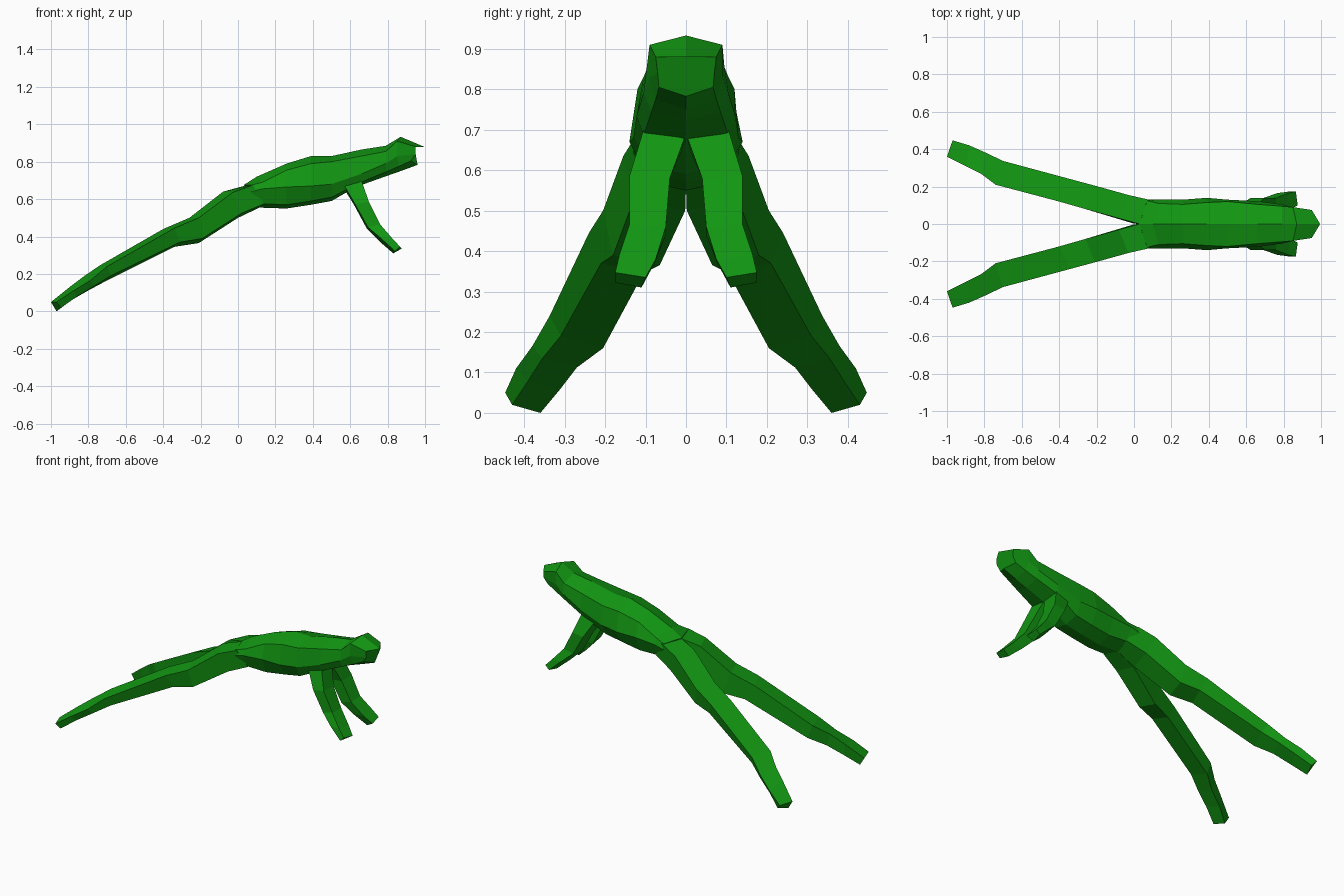
import bpy, bmesh

green = bpy.data.materials.new("leaf green")
green.diffuse_color = (0.006, 0.31, 0.006, 1)


def loft(name, rings):
    """Skin a list of equal-length point rings and cap both ends."""
    bm = bmesh.new()
    loops = [[bm.verts.new(p) for p in ring] for ring in rings]
    n = len(loops[0])
    for a, b in zip(loops, loops[1:]):
        for i in range(n):
            j = (i + 1) % n
            bm.faces.new((a[i], a[j], b[j], b[i]))
    bm.faces.new(loops[0][::-1])
    bm.faces.new(loops[-1])
    bmesh.ops.recalc_face_normals(bm, faces=bm.faces[:])
    mesh = bpy.data.meshes.new(name)
    bm.to_mesh(mesh)
    bm.free()
    mesh.materials.append(green)
    obj = bpy.data.objects.new(name, mesh)
    bpy.context.collection.objects.link(obj)
    return obj


def limb_pair(name, rings):
    """Limb on the +y side and its mirror image."""
    loft("left_" + name, rings)
    loft("right_" + name, [[(x, -y, z) for x, y, z in r] for r in rings])


# Torso and head: x, side shift, bottom shift, ridge z,
# shoulder y z, flank y z, belly y z, keel z
SECTIONS = [
    (0.03, 0.04, 0.09, 0.675, 0.125, 0.675, 0.13, 0.64, 0.10, 0.575, 0.555),
    (0.10, 0.03, 0.05, 0.72, 0.11, 0.69, 0.13, 0.655, 0.095, 0.575, 0.553),
    (0.26, 0.00, 0.00, 0.79, 0.105, 0.755, 0.13, 0.665, 0.09, 0.57, 0.55),
    (0.39, 0.00, 0.00, 0.83, 0.115, 0.79, 0.14, 0.67, 0.09, 0.59, 0.57),
    (0.50, 0.00, 0.00, 0.83, 0.12, 0.80, 0.13, 0.68, 0.09, 0.61, 0.59),
    (0.66, 0.00, -0.03, 0.865, 0.105, 0.83, 0.122, 0.735, 0.105, 0.685, 0.665),
    (0.79, 0.00, 0.00, 0.885, 0.095, 0.855, 0.105, 0.79, 0.085, 0.745, 0.722),
    (0.87, -0.02, 0.00, 0.933, 0.09, 0.91, 0.09, 0.83, 0.075, 0.775, 0.75),
    (0.995, -0.045, -0.035, 0.88, 0.075, 0.88, 0.07, 0.84, 0.067, 0.805, 0.783),
]
rings = []
for x, ds, db, zt, ys, zs, ym, zm, yb, zb, zk in SECTIONS:
    side = [(x + ds, ys, zs), (x + ds, ym, zm), (x + (ds + db) / 2, yb, zb)]
    if x > 0.95:
        side[2] = (x - 0.07, yb, zb)
    rings.append([(x, 0, zt)] + side + [(x + db, 0, zk)]
                 + [(a, -b, c) for a, b, c in reversed(side)])
loft("body", rings)

# Hind legs: top inner, top outer, bottom outer, bottom inner
limb_pair("hind_leg", [
    [(-1.0, .36, .05), (-.97, .447, .05), (-.945, .43, .02), (-.97, .36, 0)],
    [(-.90, .31, .13), (-.88, .42, .11), (-.86, .39, .08), (-.89, .31, .06)],
    [(-.82, .27, .19), (-.79, .38, .165), (-.77, .355, .135), (-.80, .27, .112)],
    [(-.74, .21, .245), (-.70, .337, .24), (-.68, .31, .19), (-.71, .205, .16)],
    [(-.40, .12, .44), (-.34, .24, .445), (-.31, .21, .37), (-.34, .105, .345)],
    [(-.26, .08, .50), (-.21, .205, .50), (-.19, .18, .39), (-.21, .065, .365)],
    [(-.08, .03, .64), (-.03, .155, .635), (.02, .13, .525), (0, .002, .50)],
    [(.03, 0, .67), (.08, .13, .675), (.14, .10, .575), (.12, 0, .557)],
])

# Front legs: front inner, front outer, back outer, back inner
limb_pair("front_leg", [
    [(.66, 0, .69), (.66, .105, .70), (.57, .105, .67), (.57, .01, .65)],
    [(.70, .04, .58), (.70, .14, .585), (.625, .14, .575), (.62, .045, .57)],
    [(.76, .05, .46), (.76, .14, .465), (.695, .14, .45), (.69, .05, .44)],
    [(.83, .075, .38), (.825, .165, .39), (.765, .165, .39), (.755, .075, .375)],
    [(.875, .10, .335), (.865, .175, .347), (.84, .175, .322), (.83, .11, .31)],
])
